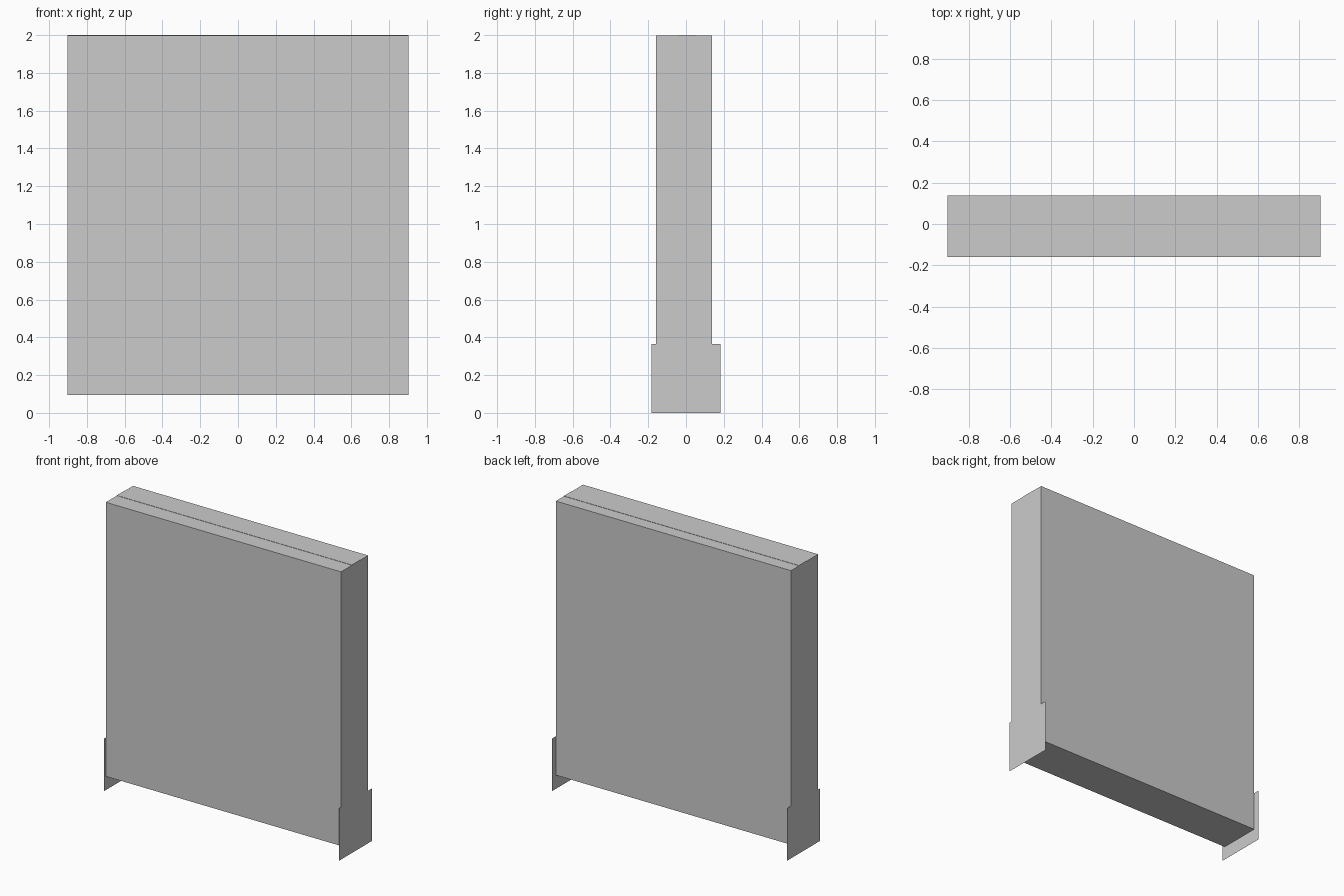
import bpy

if "Cube" in bpy.data.objects:
    bpy.data.objects.remove(bpy.data.objects["Cube"])

HALF_W = 0.903           # half width along x
FRONT, BACK = -0.16, 0.138
BOTTOM, TOP = 0.095, 2.0
FOOT_Y, FOOT_TOP = 0.183, 0.365


def make_object(name, verts, faces):
    mesh = bpy.data.meshes.new(name)
    mesh.from_pydata(verts, [], faces)
    mesh.validate()
    mesh.update()
    obj = bpy.data.objects.new(name, mesh)
    bpy.context.collection.objects.link(obj)
    return obj


# Panel shell: closed y-z profile swept along x, with a barely raised top strip
lip = TOP - 0.002
profile = [(FRONT, BOTTOM), (BACK, BOTTOM), (BACK, lip), (0.05, lip), (0.05, TOP),
           (-0.04, TOP), (-0.04, lip), (FRONT, lip)]
n = len(profile)
verts = [(x, y, z) for x in (-HALF_W, HALF_W) for y, z in profile]
faces = [(i, n + i, n + (i + 1) % n, (i + 1) % n)[::-1] for i in range(n)]
make_object("panel_shell", verts, faces)

# Flat end sheets: one piece with the wider foot at the bottom
outline = [(-FOOT_Y, 0), (FOOT_Y, 0), (FOOT_Y, FOOT_TOP), (BACK, FOOT_TOP), (BACK, lip),
           (0.05, lip), (0.05, TOP), (-0.04, TOP), (-0.04, lip), (FRONT, lip),
           (FRONT, FOOT_TOP), (-FOOT_Y, FOOT_TOP)]
for side, name in ((1, "right_end_sheet"), (-1, "left_end_sheet")):
    ring = list(range(len(outline)))[::side]
    make_object(name, [(side * HALF_W, y, z) for y, z in outline], [ring])
